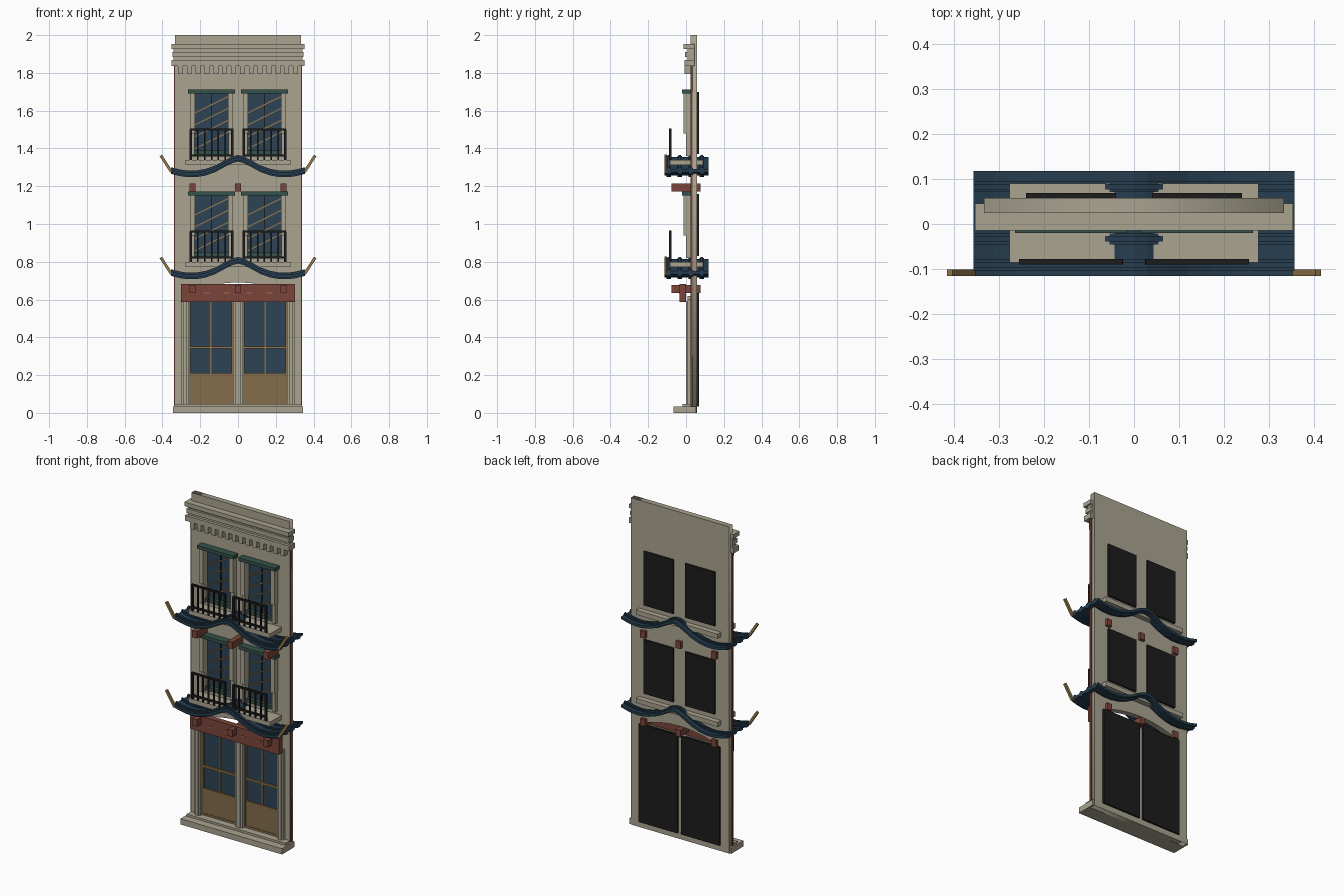
import bpy, bmesh, math
from mathutils import Matrix

cube = bpy.data.objects.get("Cube")
if cube:
    bpy.data.objects.remove(cube, do_unlink=True)


def material(name, r, g, b):
    m = bpy.data.materials.new(name)
    m.use_nodes = True
    m.diffuse_color = (r, g, b, 1)
    m.node_tree.nodes["Principled BSDF"].inputs["Base Color"].default_value = (r, g, b, 1)
    return m


STONE = material("stone", 0.40, 0.37, 0.28)
BLUE = material("roof blue", 0.02, 0.048, 0.08)
GLASS = material("window glass", 0.027, 0.056, 0.09)
RED = material("painted red", 0.2, 0.06, 0.042)
GOLD = material("gold", 0.3, 0.19, 0.07)
WOOD = material("door wood", 0.23, 0.15, 0.07)
GREEN = material("green trim", 0.035, 0.085, 0.07)
BLACK = material("black", 0.012, 0.012, 0.012)


def finish(name, bm, mat):
    bmesh.ops.recalc_face_normals(bm, faces=bm.faces)
    me = bpy.data.meshes.new(name)
    bm.to_mesh(me)
    bm.free()
    me.materials.append(mat)
    ob = bpy.data.objects.new(name, me)
    bpy.context.collection.objects.link(ob)
    return ob


def boxes(name, mat, spans):
    """One object from boxes, each given as (x0, x1), (y0, y1), (z0, z1)."""
    bm = bmesh.new()
    for span in spans:
        size = [b - a for a, b in span]
        mid = [(a + b) / 2 for a, b in span]
        bmesh.ops.create_cube(bm, size=1, matrix=Matrix.Translation(mid) @ Matrix.Diagonal((*size, 1)))
    return finish(name, bm, mat)


def bar(name, mat, start, end, y, width, depth):
    """Straight bar between two (x, z) points."""
    dx, dz = end[0] - start[0], end[1] - start[1]
    place = Matrix.Translation(((start[0] + end[0]) / 2, y, (start[1] + end[1]) / 2))
    turn = Matrix.Rotation(-math.atan2(dz, dx), 4, 'Y')
    bm = bmesh.new()
    bmesh.ops.create_cube(bm, size=1, matrix=place @ turn @ Matrix.Diagonal((math.hypot(dx, dz), depth, width, 1)))
    return finish(name, bm, mat)


def ribbon(name, mat, top, thick, y0, y1):
    """Sweep a wavy (x, z) line into a slab between two depths."""
    outline = top + [(x, z - thick) for x, z in reversed(top)]
    n = len(top)
    bm = bmesh.new()
    a = [bm.verts.new((x, y0, z)) for x, z in outline]
    b = [bm.verts.new((x, y1, z)) for x, z in outline]
    for i in range(2 * n):
        j = (i + 1) % (2 * n)
        bm.faces.new((a[i], a[j], b[j], b[i]))
    for i in range(n - 1):
        for side in (a, b):
            bm.faces.new((side[i], side[i + 1], side[2 * n - 2 - i], side[2 * n - 1 - i]))
    return finish(name, bm, mat)


def rect(x0, x1, z0, z1):
    return [(x0, z0), (x1, z0), (x1, z1), (x0, z1)]


FLOORS = {"middle": 0.0, "top": 0.54}
SIDES = {"right": -1, "left": 1}
WX = 0.14        # window centre
FRONT, BACK = 0.024, 0.058

# Wall slab with window openings and an arched doorway
arch = [(0.275 * t / 8, 0.635 + 0.055 * (1 - (t / 8) ** 2)) for t in range(8, -9, -1)]
loops = [rect(-0.333, 0.333, 0, 2), [(-0.275, 0.035), (0.275, 0.035)] + arch]
for dz in FLOORS.values():
    for s in SIDES.values():
        loops.append(rect(s * WX - 0.092, s * WX + 0.092, 0.83 + dz, 1.16 + dz))
cu = bpy.data.curves.new("wall", 'CURVE')
cu.dimensions = '2D'
cu.fill_mode = 'BOTH'
cu.extrude = (BACK - FRONT) / 2
for loop in loops:
    sp = cu.splines.new('POLY')
    sp.points.add(len(loop) - 1)
    for p, (x, z) in zip(sp.points, loop):
        p.co = (x, z, 0, 1)
    sp.use_cyclic_u = True
cu.materials.append(STONE)
wall = bpy.data.objects.new("wall", cu)
bpy.context.collection.objects.link(wall)
wall.rotation_euler.x = math.pi / 2
wall.location.y = (FRONT + BACK) / 2
bpy.context.view_layer.objects.active = wall
wall.select_set(True)
bpy.ops.object.convert(target='MESH')

# Red corner strips
boxes("corner_strips", RED, [((s * 0.3365 - 0.0035, s * 0.3365 + 0.0035), (FRONT, 0.034), (0.04, 1.84))
                             for s in SIDES.values()])

# Base step, cornice and dentils
boxes("base", STONE, [((-0.344, 0.344), (-0.065, 0.054), (0, 0.035)),
                      ((-0.335, 0.335), (-0.018, FRONT), (0.035, 0.048))])
boxes("cornice", STONE, [
    ((-0.353, 0.353), (-0.014, 0.045), (1.926, 1.952)),
    ((-0.342, 0.342), (0.008, 0.045), (1.868, 1.926)),
    ((-0.347, 0.347), (-0.004, 0.045), (1.884, 1.91)),
    ((-0.353, 0.353), (-0.009, 0.045), (1.836, 1.868))])
boxes("dentils", STONE, [((x - 0.013, x + 0.013), (-0.008, FRONT), (1.795, 1.836))
                         for x in [-0.305 + 0.0469 * i for i in range(14)]])

# Doorway surround, red beam and its gold inlays
boxes("door_pilasters", STONE, [((s * 0.28 - 0.02, s * 0.28 + 0.02), (0.008, 0.03), (0.035, 0.6)) for s in SIDES.values()]
      + [((s * 0.28 - 0.01, s * 0.28 + 0.01), (0, 0.03), (0.048, 0.59)) for s in SIDES.values()]
      + [((-0.026, 0.026), (0.008, 0.055), (0.035, 0.62)), ((-0.013, 0.013), (0, 0.03), (0.048, 0.59))])
boxes("door_beam", RED, [((-0.302, 0.302), (-0.035, 0), (0.587, 0.682))])
boxes("beam_inlays", GOLD, [((x - 0.014, x + 0.014), (-0.038, -0.034), (0.631, 0.638))
                            for x in (-0.165, -0.06, 0.06, 0.165)])
for label, z in (("lower", 0.635), ("upper", 1.173)):
    boxes(label + "_brackets", RED, [((x - 0.016, x + 0.016), (-0.077, 0.077), (z, z + 0.042))
                                     for x in (-0.24, 0, 0.24)])

# Doors
for side, s in SIDES.items():
    c = s * 0.143
    boxes(side + "_door_glass", GLASS, [((c - 0.117, c + 0.117), (0.036, 0.042), (0.2, 0.63))])
    boxes(side + "_door_panel", WOOD, [((c - 0.11, c + 0.11), (0.027, 0.042), (0.06, 0.212))])
    boxes(side + "_door_frame", WOOD, [
        ((c - 0.117, c - 0.108), (0.024, 0.042), (0.045, 0.63)),
        ((c + 0.108, c + 0.117), (0.024, 0.042), (0.045, 0.63)),
        ((c - 0.117, c + 0.117), (0.024, 0.042), (0.045, 0.06)),
        ((c - 0.117, c + 0.117), (0.024, 0.042), (0.615, 0.63)),
        ((c - 0.004, c + 0.004), (0.03, 0.042), (0.21, 0.62))])
    boxes(side + "_door_crossbar", GOLD, [((c - 0.11, c + 0.11), (0.026, 0.042), (0.34, 0.352))])
    boxes(side + "_door_back", BLACK, [((c - 0.13, c + 0.13), (0.055, 0.068), (0.035, 0.635))])

# Roof line, ridge at the middle and curling up at the ends
half = [(0, 0.82), (0.03, 0.813), (0.07, 0.792), (0.12, 0.765), (0.17, 0.747), (0.22, 0.738),
        (0.27, 0.738), (0.31, 0.744), (0.356, 0.756)]
line = [(-x, z) for x, z in half[:0:-1]] + half

for floor, dz in FLOORS.items():
    # Tiled roof with rounded ribs and gold tips
    up = [(x, z + dz - 0.006) for x, z in line]
    ribbon(floor + "_roof", BLUE, up, 0.016, -0.115, 0.118)
    for i in range(4):
        y = -0.091 + 0.058 * i
        ribbon(f"{floor}_roof_rib_{i}", BLUE, [(x, z + 0.006) for x, z in up], 0.03, y - 0.012, y + 0.012)
        ribbon(f"{floor}_roof_rib_cap_{i}", BLUE, [(x, z + 0.011) for x, z in up], 0.03, y - 0.006, y + 0.006)
    for side, s in SIDES.items():
        bar(f"{floor}_{side}_roof_tip", GOLD, (s * 0.352, 0.735 + dz), (s * 0.409, 0.823 + dz), -0.108, 0.015, 0.014)
    boxes(floor + "_sill", STONE, [((-0.277, 0.277), (-0.085, 0.09), (0.772 + dz, 0.8 + dz))])

    for side, s in SIDES.items():
        c, tag = s * WX, f"{floor}_{side}_"
        z0, z1 = 0.82 + dz, 1.16 + dz
        # Window
        boxes(tag + "window_glass", GLASS, [((c - 0.092, c + 0.092), (0.034, 0.04), (z0, z1))])
        boxes(tag + "window_mullion", BLACK, [((c - 0.003, c + 0.003), (0.028, 0.036), (z0, z1))])
        boxes(tag + "window_back", BLACK, [((c - 0.1, c + 0.1), (0.055, 0.069), (z0 + 0.01, z1))])
        boxes(tag + "window_jambs", STONE, [((c + k * 0.101 - 0.013, c + k * 0.101 + 0.013), (-0.012, 0.03), (z0 + 0.12, z1 + 0.01))
                                            for k in (-1, 1)]
              + [((c + k * 0.101 - 0.011, c + k * 0.101 + 0.011), (0, 0.03), (z0, z1)) for k in (-1, 1)])
        boxes(tag + "window_trim", GREEN, [
            ((c - 0.124, c + 0.124), (-0.02, 0.026), (z1 - 0.008, z1 + 0.012)),
            ((c - 0.09, c + 0.09), (0.01, 0.036), (z0 + 0.005, z0 + 0.028))])
        for i in range(4):
            z = z1 - 0.1 - 0.063 * i
            bar(f"{tag}window_slat_{i}", GOLD, (c - 0.088, z - 0.012), (c + 0.088, z + 0.075), 0.03, 0.006, 0.006)
        # Balcony railing
        rail = [((c - 0.115, c + 0.115), (-0.09, -0.078), (z, z + 0.011)) for z in (0.818 + dz, 0.954 + dz)]
        for i in range(7):
            x, w = c - 0.11 + i * 0.22 / 6, 0.006 if i in (0, 6) else 0.004
            rail.append(((x - w, x + w), (-0.084 - w, -0.084 + w), (0.8 + dz, 0.96 + dz)))
        boxes(tag + "railing", BLACK, rail)
